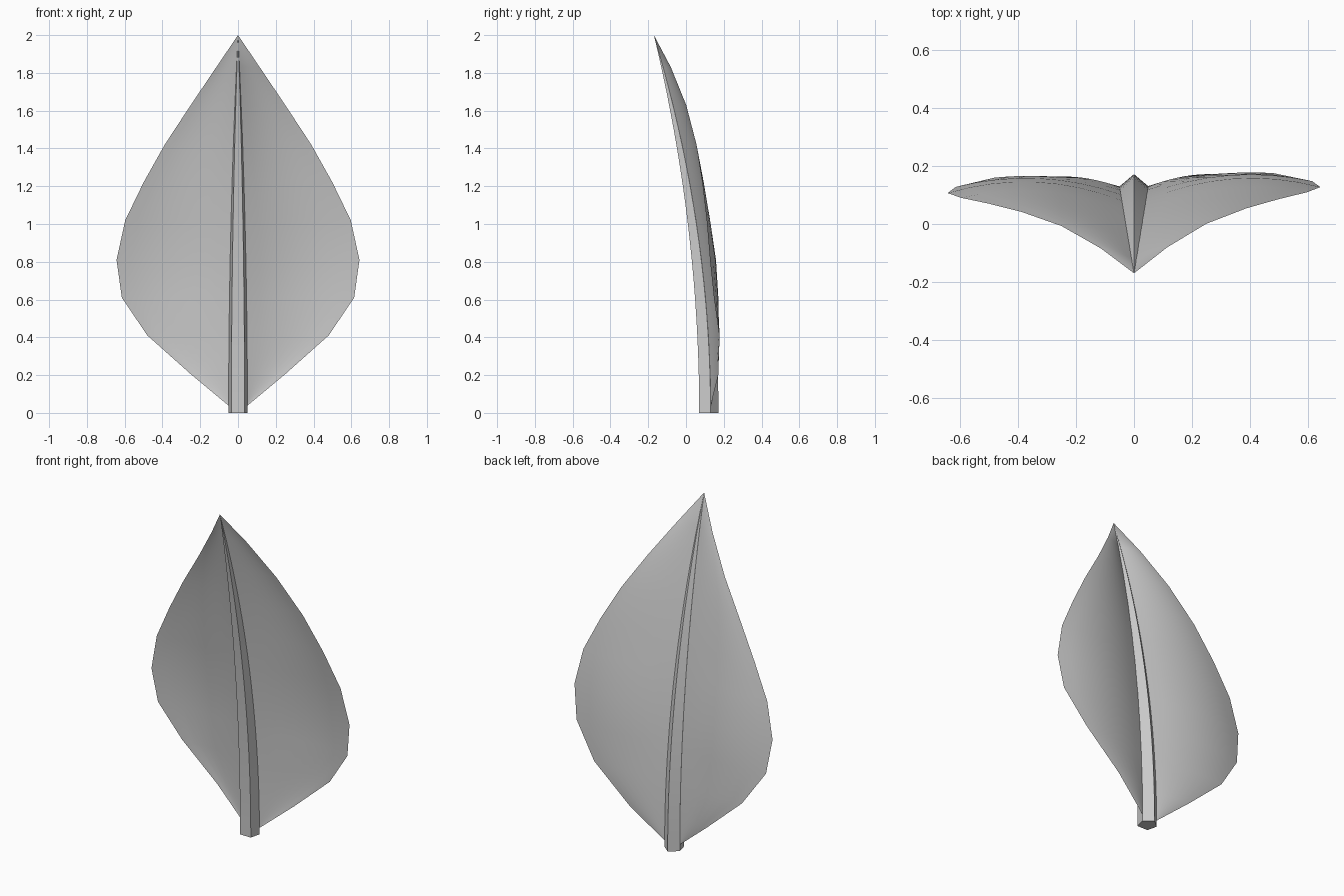
import bpy, bmesh, math

if "Cube" in bpy.data.objects:
    bpy.data.objects.remove(bpy.data.objects["Cube"])

# Shared curve and taper of the stem
def front(z):
    return 0.07 - 0.06 * z * z

def taper(z):
    return max(1 - (z / 2) ** 2, 0.0)

def finish(name, bm):
    bmesh.ops.remove_doubles(bm, verts=bm.verts, dist=1e-5)
    me = bpy.data.meshes.new(name)
    bm.to_mesh(me)
    bm.free()
    ob = bpy.data.objects.new(name, me)
    bpy.context.collection.objects.link(ob)
    bpy.ops.object.select_all(action='DESELECT')
    bpy.context.view_layer.objects.active = ob
    ob.select_set(True)
    bpy.ops.object.shade_smooth_by_angle(angle=math.radians(30))
    return ob

# Stem: five-sided section swept along the curve to a point
section = [(-0.035, 0), (0.035, 0), (0.05, 0.06), (0, 0.102), (-0.05, 0.06)]
bm = bmesh.new()
rings = []
for i in range(20):
    z = 2 * i / 20
    t = taper(z)
    rings.append([bm.verts.new((x * t, front(z) + y * t, z)) for x, y in section])
tip = bm.verts.new((0, front(2), 2))
for a, b in zip(rings, rings[1:]):
    for j in range(5):
        k = (j + 1) % 5
        bm.faces.new((a[j], a[k], b[k], b[j]))
for j in range(5):
    bm.faces.new((rings[-1][j], rings[-1][(j + 1) % 5], tip))
bm.faces.new(rings[0][::-1])
finish("stem", bm)

# Blade: rows of height, half width, rim depth and backward bulge
rows = [(0.04, 0.052, 0.131, 0), (0.205, 0.25, 0.168, 0.01),
        (0.41, 0.48, 0.168, 0.022), (0.61, 0.615, 0.138, 0.043),
        (0.81, 0.643, 0.117, 0.052), (1.02, 0.597, 0.10, 0.042),
        (1.22, 0.5, 0.078, 0.033), (1.42, 0.388, 0.048, 0.025),
        (1.63, 0.25, -0.003, 0.015), (1.83, 0.115, -0.082, 0.007),
        (2.0, 0.0, -0.17, 0)]
STEPS = 8
bm = bmesh.new()
for side in (1, -1):
    grid = []
    for z, w, rim, bulge in rows:
        x0 = 0.048 * taper(z)
        y0 = front(z) + 0.06 * taper(z)
        line = []
        for s in range(STEPS + 1):
            t = s / STEPS
            x = side * (x0 + (w - x0) * t)
            y = y0 + (rim - y0) * t + bulge * 4 * t * (1 - t) + 0.016 * x
            line.append(bm.verts.new((x, y, z)))
        grid.append(line)
    for a, b in zip(grid, grid[1:]):
        for s in range(STEPS):
            f = [a[s], a[s + 1], b[s + 1], b[s]]
            bm.faces.new(f if side > 0 else f[::-1])
finish("leaf_blade", bm)
